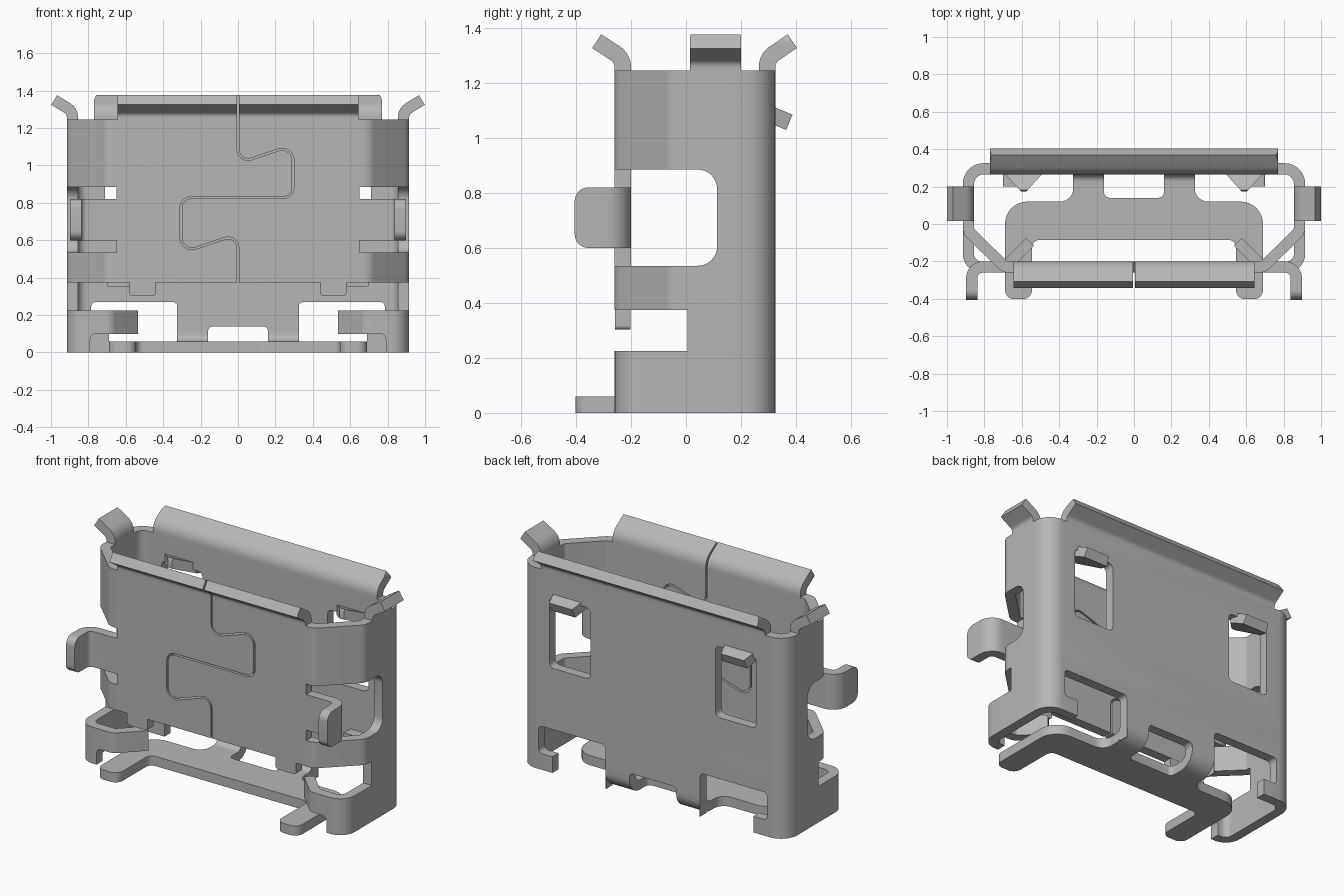
import bpy, bmesh, math
from mathutils import Vector

if "Cube" in bpy.data.objects:
    bpy.data.objects.remove(bpy.data.objects["Cube"])

T = 0.06        # sheet thickness
RIM = 1.245     # top of the shell
SKIRT = 0.375   # bottom edge of the front panel
BAND = 0.225    # top of the lower wrap

steel = bpy.data.materials.new("steel grey")
steel.use_nodes = True
steel.diffuse_color = (0.47, 0.47, 0.47, 1)
steel.node_tree.nodes["Principled BSDF"].inputs["Base Color"].default_value = steel.diffuse_color


def fillet(pts, closed):
    """Round each (u, v, radius) corner of a path."""
    out, n = [], len(pts)
    for i, p in enumerate(pts):
        c = Vector(p[:2])
        r = p[2] if len(p) > 2 else 0
        if r == 0 or (not closed and i in (0, n - 1)):
            out.append(c)
            continue
        a = (Vector(pts[i - 1][:2]) - c).normalized()
        b = (Vector(pts[(i + 1) % n][:2]) - c).normalized()
        half = a.angle(b) / 2
        reach = r / math.tan(half)
        centre = c + (a + b).normalized() * (r / math.sin(half))
        start, end = c + a * reach - centre, c + b * reach - centre
        turn = start.angle_signed(end)
        for k in range(9):
            t = -turn * k / 8
            out.append(centre + Vector((start.x * math.cos(t) - start.y * math.sin(t),
                                        start.x * math.sin(t) + start.y * math.cos(t))))
    return out


def place(p, w, axis):
    return {"x": (w, p.x, p.y), "y": (p.x, w, p.y), "z": (p.x, p.y, w)}[axis]


def finish(name, bm):
    bmesh.ops.recalc_face_normals(bm, faces=bm.faces)
    mesh = bpy.data.meshes.new(name)
    bm.to_mesh(mesh)
    bm.free()
    mesh.materials.append(steel)
    ob = bpy.data.objects.new(name, mesh)
    bpy.context.collection.objects.link(ob)
    smooth(ob)
    return ob


def smooth(ob):
    ob.data.shade_smooth()
    ob.data.set_sharp_from_angle(angle=math.radians(30))


def plate(name, pts, axis, w0, w1):
    """Solid prism from a rounded outline."""
    bm = bmesh.new()
    path = fillet(pts, True)
    lo = [bm.verts.new(place(p, w0, axis)) for p in path]
    hi = [bm.verts.new(place(p, w1, axis)) for p in path]
    bm.faces.new(lo)
    bm.faces.new(hi)
    for i in range(len(path)):
        bm.faces.new((lo[i - 1], lo[i], hi[i], hi[i - 1]))
    return finish(name, bm)


def block(u0, u1, v0, v1, r, axis, w0, w1, name="cutter"):
    return plate(name, [(u0, v0, r), (u1, v0, r), (u1, v1, r), (u0, v1, r)], axis, w0, w1)


def sheet(name, pts, axis, w0, w1, closed=False, thick=T):
    """Bent sheet of even thickness following a centre line."""
    path = fillet(pts, closed)
    n, rows = len(path), []
    bm = bmesh.new()
    for i, p in enumerate(path):
        before = path[i - 1] if closed or i else None
        after = path[(i + 1) % n] if closed or i < n - 1 else None
        d1 = (p - before).normalized() if before is not None else (after - p).normalized()
        d2 = (after - p).normalized() if after is not None else d1
        d = (d1 + d2).normalized()
        side = Vector((-d.y, d.x)) * (thick / 2 / max(0.3, d.dot(d1)))
        rows.append([bm.verts.new(place(q, w, axis))
                     for q, w in ((p - side, w0), (p + side, w0), (p + side, w1), (p - side, w1))])
    for i in range(n if closed else n - 1):
        a, b = rows[i], rows[(i + 1) % n]
        for k in range(4):
            bm.faces.new((a[k], a[k - 1], b[k - 1], b[k]))
    if not closed:
        bm.faces.new(rows[0])
        bm.faces.new(rows[-1])
    return finish(name, bm)


def carve(ob, cutters, op="DIFFERENCE"):
    """Apply booleans and drop the cutters."""
    for c in cutters:
        m = ob.modifiers.new("cut", "BOOLEAN")
        m.operation, m.solver, m.object = op, "EXACT", c
    bpy.context.view_layer.update()
    ev = ob.evaluated_get(bpy.context.evaluated_depsgraph_get())
    mesh = bpy.data.meshes.new_from_object(ev)
    ob.modifiers.clear()
    ob.data = mesh
    for c in cutters:
        bpy.data.objects.remove(c)
    smooth(ob)


def both(s, a, b):
    """Interval on one side of the middle."""
    return sorted((s * a, s * b))


def mirrored(half):
    return half + [(-p[0],) + tuple(p[1:]) for p in reversed(half)]


SIDES = ((1, "left"), (-1, "right"))

# Upper shell: closed ring with side windows, back windows and a seam
shell = sheet("upper_shell", mirrored([(0.69, -0.23, 0.05), (0.885, -0.04, 0.05), (0.885, 0.295, 0.08)]),
              "z", SKIRT, RIM, closed=True)
cuts = []
for s, _ in SIDES:
    cuts.append(block(-0.6, 0.113, 0.535, 0.885, 0.07, "x", *both(s, 0.65, 1.1)))
    cuts.append(block(*both(s, 0.43, 0.71), 0.65, 1.09, 0.03, "y", 0.2, 0.4))
seam = [(0, 1.4), (0, 1.01, 0.055), (0.295, 1.11, 0.06), (0.295, 0.828, 0.055), (-0.305, 0.828, 0.055),
        (-0.305, 0.53, 0.06), (0, 0.635, 0.055), (0, 0.3)]
cuts.append(sheet("cutter", seam, "y", -0.4, -0.1, thick=0.01))
carve(shell, cuts)


def back_cutters():
    out = [block(-0.16, 0.16, -0.1, 0.14, 0.025, "y", 0.2, 0.4)]
    for s, _ in SIDES:
        out.append(block(*both(s, 0.325, 0.785), 0.1, 0.27, 0.025, "y", 0.2, 0.4))
        out.append(block(*both(s, 0.325, 0.69), -0.1, 0.2, 0.02, "y", 0.2, 0.4))
    return out


# Middle strip: sides and back between the wrap and the front panel
middle = sheet("middle_shell", mirrored([(0.885, 0.005), (0.885, 0.295, 0.08)]), "z", BAND, SKIRT)
carve(middle, back_cutters())

# Lower wrap: sides fold round to the front and turn inward
lower = sheet("lower_wrap", mirrored([(0.555, -0.095), (0.69, -0.23, 0.04), (0.885, -0.23, 0.07),
                                      (0.885, 0.295, 0.08)]), "z", 0, BAND)
cuts = back_cutters()
cuts.append(block(-0.32, 0.32, -0.1, 0.12, 0, "y", 0.2, 0.4))
for s, _ in SIDES:
    cuts.append(block(*both(s, 0.4, 0.79), -0.1, 0.1, 0.03, "y", -0.4, 0))
carve(lower, cuts)

# Floor with two feet reaching forward
plate("floor", mirrored([(0.16, 0.14, 0.03), (0.16, 0.21), (0.325, 0.21), (0.325, 0.12, 0.07),
                         (0.69, 0.12, 0.12), (0.69, -0.402, 0.05), (0.545, -0.402, 0.05),
                         (0.545, -0.085, 0.04)]), "z", 0, T)

# Lips along the rim
lip = sheet("back_lip", [(0.295, RIM - 0.01), (0.295, 1.29, 0.06), (0.387, 1.352)], "x", -0.77, 0.77)
carve(lip, [block(-0.77, 0.77, 1.1, 1.4, 0.06, "y", 0.2, 0.5)], "INTERSECT")

for s, side in SIDES:
    front = sheet(side + "_front_lip", [(-0.23, RIM - 0.01), (-0.23, 1.29, 0.06), (-0.325, 1.352)],
                  "x", *both(s, 0.005, 0.645))
    carve(front, [block(*both(s, 0.005, 0.645), 1.1, 1.4, 0.03, "y", -0.5, -0.1)], "INTERSECT")
    ear = sheet(side + "_rim_ear", [(s * 0.885, RIM - 0.01), (s * 0.885, 1.29, 0.06), (s * 0.983, 1.35)],
                "y", 0.015, 0.2)
    carve(ear, [block(0.015, 0.2, 1.1, 1.4, 0.035, "x", *both(s, 0.8, 1.1))], "INTERSECT")

    # Side tab folded forward
    tab = sheet(side + "_side_tab", [(s * 0.62, -0.23), (s * 0.868, -0.23, 0.06), (s * 0.868, -0.405)],
                "z", 0.6, 0.82)
    carve(tab, [block(-0.405, 0, 0.6, 0.82, 0.05, "x", *both(s, 0.5, 1))], "INTERSECT")

    # Neck bending from the back wall into the floor
    sheet(side + "_neck", [(0.295, 0.14), (0.295, 0.03, 0.07), (0.18, 0.03)], "x", *both(s, 0.16, 0.325))

    # Small stop below the front panel and ledge on the back wall
    block(*both(s, 0.44, 0.58), 0.303, SKIRT + 0.02, 0.015, "y", -0.259, -0.201, side + "_front_stop")
    block(*both(s, 0.58, 0.7), 0.35, 0.39, 0.01, "y", 0.2, 0.3, side + "_back_ledge")

    # Sloping latch tongue through the back window, pointed inside
    latch = sheet(side + "_latch", [(0.376, 1.057), (0.17, 1.142)], "x", *both(s, 0.46, 0.72))
    carve(latch, [plate("cutter", [(s * 0.53, 0.45), (s * 0.48, 0.28), (s * 0.575, 0.175),
                                   (s * 0.605, 0.175), (s * 0.7, 0.28), (s * 0.65, 0.45)],
                        "z", 0.9, 1.3)], "INTERSECT")
